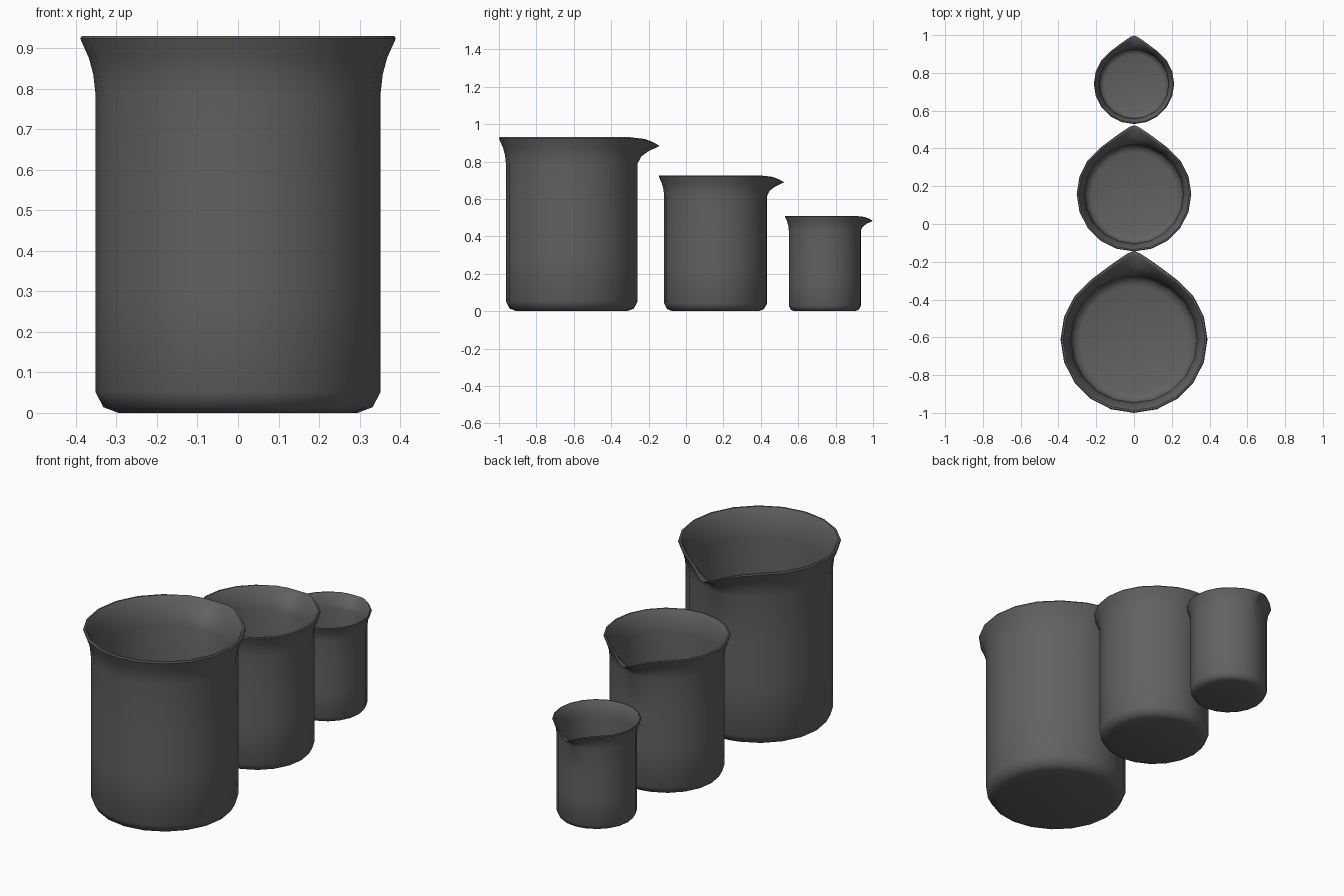
import bpy, bmesh, math

if "Cube" in bpy.data.objects:
    bpy.data.objects.remove(bpy.data.objects["Cube"])

# Wall profile (radius, height): outside from the base up, over the rim, down the inside
PROFILE = [(0.295, 0.0), (0.332, 0.014), (0.352, 0.052), (0.352, 0.30), (0.352, 0.55),
           (0.352, 0.79), (0.357, 0.835), (0.368, 0.876), (0.386, 0.916), (0.389, 0.924),
           (0.385, 0.93), (0.376, 0.93), (0.368, 0.918), (0.352, 0.878), (0.340, 0.837),
           (0.334, 0.79), (0.334, 0.42), (0.334, 0.06), (0.318, 0.03), (0.285, 0.018)]

# 20 sides, with extra columns around the pouring lip (degrees away from +y)
ANGLES = sorted([i * 18 for i in range(-9, 11)] + [-9, -4, 4, 9])

# Pull of the lip by angle: full at the tip, fading to none at 36 degrees
LIP = {0: 1.0, 4: 0.87, 9: 0.62, 18: 0.29}

grey = bpy.data.materials.new("dark_grey")
grey.diffuse_color = (0.12, 0.12, 0.12, 1)
grey.use_nodes = True
grey.node_tree.nodes["Principled BSDF"].inputs["Base Color"].default_value = grey.diffuse_color


def wall_point(angle, r, z):
    pull = LIP.get(abs(angle), 0.0)
    w = max(0.0, (z - 0.79) / 0.14) ** 1.5
    r += 0.083 * pull * w
    z -= 0.046 * pull ** 1.3 * w
    t = math.radians(angle)
    return r * math.sin(t), r * math.cos(t), z


def beaker(name, scale, y):
    bm = bmesh.new()
    rings = [[bm.verts.new(wall_point(a, r, z)) for a in ANGLES] for r, z in PROFILE]
    n = len(ANGLES)
    for lo, hi in zip(rings, rings[1:]):
        for i in range(n):
            j = (i + 1) % n
            bm.faces.new((lo[i], lo[j], hi[j], hi[i]))
    # Underside and inner floor
    bm.faces.new(rings[0])
    bm.faces.new(rings[-1])
    bmesh.ops.recalc_face_normals(bm, faces=bm.faces)
    mesh = bpy.data.meshes.new(name)
    bm.to_mesh(mesh)
    bm.free()
    mesh.materials.append(grey)
    obj = bpy.data.objects.new(name, mesh)
    bpy.context.collection.objects.link(obj)
    obj.location.y = y
    obj.scale = (scale,) * 3
    bpy.ops.object.select_all(action='DESELECT')
    obj.select_set(True)
    bpy.context.view_layer.objects.active = obj
    bpy.ops.object.shade_smooth_by_angle(angle=math.radians(50))


# Three sizes in a row
beaker("large_beaker", 1.0, -0.611)
beaker("medium_beaker", 0.78, 0.158)
beaker("small_beaker", 0.547, 0.742)
